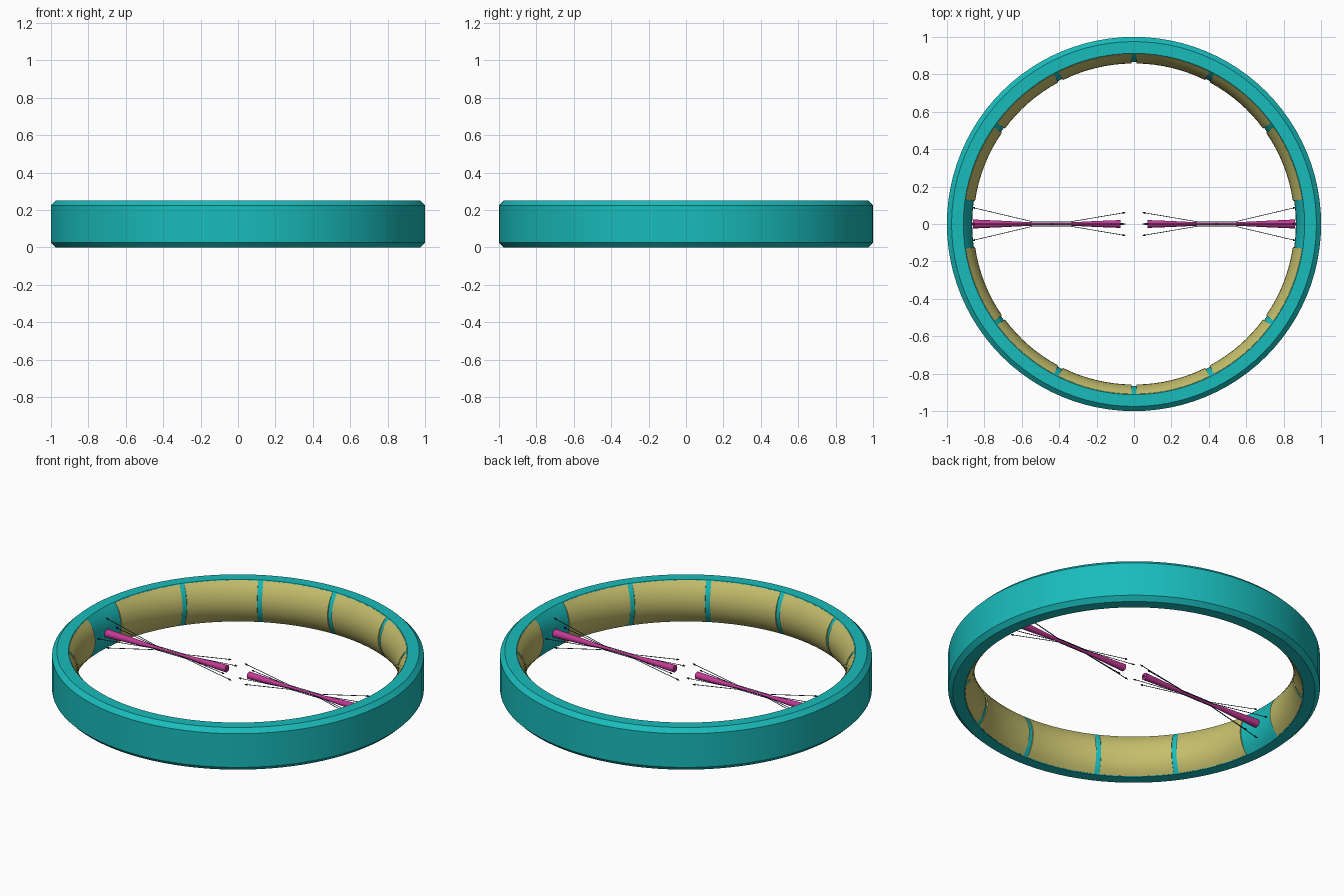
import bpy, bmesh, math
from mathutils import Vector

if "Cube" in bpy.data.objects:
    bpy.data.objects.remove(bpy.data.objects["Cube"])

H = 0.25
ZC = H / 2


def material(name, rgb):
    m = bpy.data.materials.new(name)
    m.diffuse_color = (*rgb, 1)
    m.use_nodes = True
    m.node_tree.nodes["Principled BSDF"].inputs["Base Color"].default_value = m.diffuse_color
    return m


TEAL = material("teal", (0.01, 0.50, 0.50))
YELLOW = material("yellow", (0.56, 0.52, 0.15))
PINK = material("magenta", (0.55, 0.04, 0.30))
NAVY = material("navy", (0.02, 0.04, 0.09))


def finish(bm, name, mat, angle=30):
    bmesh.ops.recalc_face_normals(bm, faces=bm.faces)
    me = bpy.data.meshes.new(name)
    bm.to_mesh(me)
    bm.free()
    ob = bpy.data.objects.new(name, me)
    bpy.context.collection.objects.link(ob)
    me.materials.append(mat)
    bpy.ops.object.select_all(action='DESELECT')
    ob.select_set(True)
    bpy.context.view_layer.objects.active = ob
    bpy.ops.object.shade_smooth_by_angle(angle=math.radians(angle))
    return ob


def sweep(bm, profile, a0, a1, steps):
    """Revolve a closed (r, z) profile about z; caps the ends of a partial turn."""
    full = abs(a1 - a0) >= 2 * math.pi - 1e-6
    rings = []
    for i in range(steps if full else steps + 1):
        a = a0 + (a1 - a0) * i / steps
        rings.append([bm.verts.new((r * math.cos(a), r * math.sin(a), z)) for r, z in profile])
    n = len(profile)
    for i in range(steps):
        p, q = rings[i], rings[(i + 1) % len(rings)]
        for j in range(n):
            k = (j + 1) % n
            bm.faces.new((p[j], p[k], q[k], q[j]))
    if not full:
        bm.faces.new(rings[0])
        bm.faces.new(rings[-1])


def bulge(r_edge, r_mid, half, n=10):
    """Arc bulging towards the ring's centre, listed bottom to top."""
    d = r_edge - r_mid
    rad = (half * half + d * d) / (2 * d)
    t = math.asin(half / rad)
    return [(r_mid + rad - rad * math.cos(s), ZC + rad * math.sin(s))
            for s in (-t + 2 * t * i / n for i in range(n + 1))]


# Outer ring with chamfered rims and a bulged inner wall
bm = bmesh.new()
outer = [(0.975, H), (1.0, H - 0.025), (1.0, 0.025), (0.975, 0)]
sweep(bm, bulge(0.912, 0.865, ZC) + outer, 0, 2 * math.pi, 96)
finish(bm, "outer_ring", TEAL)

# Twelve inner panels, with wide gaps where the spindles point
bm = bmesh.new()
GAP, SEAM = math.radians(8.3), math.radians(0.9)
step = (math.pi - 2 * GAP) / 6
for side in (0, math.pi):
    for i in range(6):
        a0 = side + GAP + i * step + (SEAM if i else 0)
        a1 = side + GAP + (i + 1) * step - (SEAM if i < 5 else 0)
        sweep(bm, bulge(0.908, 0.858, 0.122) + [(0.93, 0.24), (0.93, 0.01)], a0, a1, 8)
finish(bm, "inner_panels", YELLOW)


def lathe_x(bm, profile, sign, seg=16):
    """Revolve (x, r) points about the horizontal spindle axis."""
    rings = [[bm.verts.new((sign * x, r * math.cos(2 * math.pi * k / seg),
                            ZC + r * math.sin(2 * math.pi * k / seg)))
              for k in range(seg)] for x, r in profile]
    for p, q in zip(rings, rings[1:]):
        for k in range(seg):
            m = (k + 1) % seg
            bm.faces.new((p[k], p[m], q[m], q[k]))
    bm.faces.new(rings[0])
    bm.faces.new(rings[-1])


def rod(bm, a, b, r0, r1):
    d = b - a
    mat = d.to_track_quat('Z', 'Y').to_matrix().to_4x4()
    mat.translation = (a + b) / 2
    bmesh.ops.create_cone(bm, cap_ends=True, segments=6, radius1=r0, radius2=r1,
                          depth=d.length, matrix=mat)


for sign, side in ((-1, "left"), (1, "right")):
    # Narrow-waisted spindle
    bm = bmesh.new()
    lathe_x(bm, [(0.062, 0.006), (0.072, 0.006), (0.072, 0.021), (0.2, 0.016), (0.34, 0.009),
                 (0.44, 0.007), (0.54, 0.009), (0.7, 0.017), (0.86, 0.024),
                 (0.86, 0.007), (0.885, 0.007)], sign)
    finish(bm, side + "_spindle", PINK)

    # Four splayed wires with pointed tips
    bm = bmesh.new()
    for k in range(4):
        c, s = math.cos(k * math.pi / 2), math.sin(k * math.pi / 2)
        pts = [Vector((sign * x, r * c, ZC + r * s)) for x, r in
               ((0.06, 0.059), (0.34, 0.012), (0.54, 0.012), (0.85, 0.085))]
        for a, b in zip(pts, pts[1:]):
            rod(bm, a, b, 0.002, 0.002)
        for tip, prev in ((pts[0], pts[1]), (pts[3], pts[2])):
            rod(bm, tip, tip + (tip - prev).normalized() * 0.016, 0.006, 0.0008)
    finish(bm, side + "_wires", NAVY)
